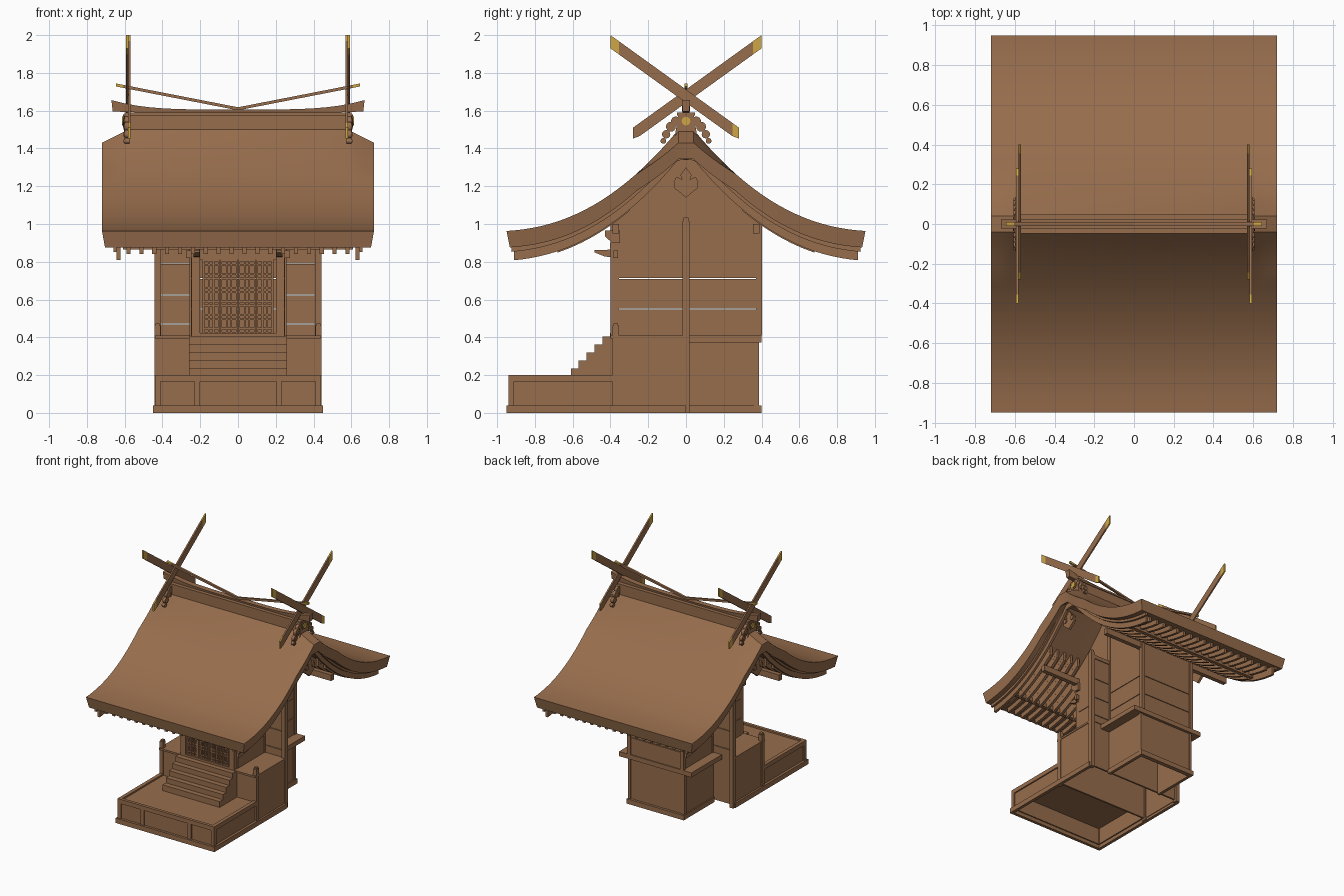
import bpy, bmesh, math
from mathutils import Matrix

if "Cube" in bpy.data.objects:
    bpy.data.objects.remove(bpy.data.objects["Cube"])

def material(name, col):
    m = bpy.data.materials.new(name)
    m.diffuse_color = (*col, 1)
    m.use_nodes = True
    m.node_tree.nodes["Principled BSDF"].inputs["Base Color"].default_value = m.diffuse_color
    return m

WOOD = material("brown wood", (0.31, 0.153, 0.073))
GOLD = material("gold", (0.62, 0.38, 0.06))

def finish(name, bm, gold=None, smooth=False):
    bmesh.ops.recalc_face_normals(bm, faces=bm.faces)
    if gold:
        for f in bm.faces:
            f.material_index = int(gold(f.calc_center_median()))
    me = bpy.data.meshes.new(name)
    bm.to_mesh(me)
    bm.free()
    ob = bpy.data.objects.new(name, me)
    bpy.context.collection.objects.link(ob)
    me.materials.append(WOOD)
    me.materials.append(GOLD)
    if smooth:
        bpy.ops.object.select_all(action='DESELECT')
        ob.select_set(True)
        bpy.context.view_layer.objects.active = ob
        bpy.ops.object.shade_smooth_by_angle(angle=math.radians(30))
    return ob

def add_box(bm, x0, x1, y0, y1, z0, z1):
    m = Matrix.Translation(((x0+x1)/2, (y0+y1)/2, (z0+z1)/2)) @ Matrix.Diagonal((x1-x0, y1-y0, z1-z0, 1))
    bmesh.ops.create_cube(bm, size=1, matrix=m)

def boxes(name, items, mirror=False):
    bm = bmesh.new()
    for b in items:
        add_box(bm, *b)
        if mirror:
            add_box(bm, -b[1], -b[0], *b[2:])
    return finish(name, bm)

def add_prism(bm, pts, x0, x1):
    """Polygon in (y, z), extruded along x."""
    a = [bm.verts.new((x0, y, z)) for y, z in pts]
    b = [bm.verts.new((x1, y, z)) for y, z in pts]
    bm.faces.new(a)
    bm.faces.new(b[::-1])
    for i in range(len(a)):
        j = (i+1) % len(a)
        bm.faces.new((a[i], a[j], b[j], b[i]))

def add_disc(bm, x0, x1, y, z, r, n=16):
    add_prism(bm, [(y+r*math.cos(2*math.pi*i/n), z+r*math.sin(2*math.pi*i/n)) for i in range(n)], x0, x1)

def roof_z(y):
    u = min(1, (0.95-abs(y))/0.91)
    return 0.963 + 0.06*u + 0.477*max(0, u)**2.2

def add_ribbon(bm, x0, x1, ya, yb, top, bot, n=12):
    """Board that follows the roof curve, as a run of quads."""
    ys = [ya+(yb-ya)*i/n for i in range(n+1)]
    rows = [[bm.verts.new(c) for c in ((x0, y, roof_z(y)-top), (x1, y, roof_z(y)-top),
                                       (x1, y, roof_z(y)-bot), (x0, y, roof_z(y)-bot))] for y in ys]
    for p, q in zip(rows, rows[1:]):
        for i in range(4):
            j = (i+1) % 4
            bm.faces.new((p[i], p[j], q[j], q[i]))
    bm.faces.new(rows[0])
    bm.faces.new(rows[-1][::-1])

# ---- curved roof shell, dipping at the gable ends ----
bm = bmesh.new()
half = [0.04+0.91*i/20 for i in range(21)]
ys = [-y for y in half[::-1]] + half
def dip(x, y):
    return 0.07*max(0, (abs(x)-0.58)/0.14)*max(0, min(1, 1-(abs(y)-0.04)/0.22))
loops = []
for x in (-0.72, -0.67, -0.62, -0.58, 0, 0.58, 0.62, 0.67, 0.72):
    xb = x*0.978 if abs(x) > 0.7 else x
    top = [bm.verts.new((x, y, roof_z(y)-dip(x, y))) for y in ys]
    bot = [bm.verts.new((xb, y*0.982, roof_z(y)-dip(x, y)-0.087)) for y in ys]
    loops.append(top + bot[::-1])
N = len(ys)
for p, q in zip(loops, loops[1:]):
    for i in range(2*N):
        j = (i+1) % (2*N)
        bm.faces.new((p[i], p[j], q[j], q[i]))
for l in (loops[0], loops[-1]):
    for i in range(N-1):
        bm.faces.new((l[i], l[i+1], l[2*N-2-i], l[2*N-1-i]))
finish("roof", bm, smooth=True)

# ---- rafters, bargeboards and purlins under the roof ----
bm = bmesh.new()
for i in range(18):
    x = -0.58 + 1.16*i/17
    for s in (-1, 1):
        add_ribbon(bm, x-0.011, x+0.011, s*0.3, s*0.89, 0.08, 0.128, 8)
        add_ribbon(bm, x-0.011, x+0.011, s*0.3, s*0.68, 0.128, 0.165, 6)
finish("rafters", bm)
bm = bmesh.new()
for s in (-1, 1):
    for t in (-1, 1):
        a, b = sorted((s*0.622, s*0.642))
        add_ribbon(bm, a, b, 0, t*0.91, 0.085, 0.158, 20)
        a, b = sorted((s*0.642, s*0.66))
        add_ribbon(bm, a, b, 0, t*0.925, 0.085, 0.112, 20)
finish("bargeboards", bm, smooth=True)
boxes("purlins", [(-0.62, 0.62, -0.02, 0.02, 1.34, 1.40), (-0.6, 0.6, -0.39, -0.355, 0.95, 1.0),
                  (-0.6, 0.6, 0.355, 0.39, 0.95, 1.0), (-0.61, 0.61, -0.7, -0.67, 0.865, 0.9),
                  (-0.61, 0.61, 0.67, 0.7, 0.865, 0.9)])

# ---- gable pendants ----
bm = bmesh.new()
side = [(0.03, 1.26), (0.02, 1.235), (0.05, 1.25), (0.065, 1.225), (0.062, 1.19), (0.03, 1.165)]
shape = [(0, 1.30)] + side + [(0, 1.14)] + [(-y, z) for y, z in side[::-1]]
for s in (-1, 1):
    add_prism(bm, shape, s*0.635, s*0.655)
    for t in (-1, 1):
        add_disc(bm, s*0.635, s*0.662, t*0.04, 1.222, 0.018)
finish("gable_pendants", bm)

# ---- ridge: box, curved beam, end scrolls, gold crests ----
boxes("ridge_box", [(-0.58, 0.58, -0.04, 0.04, 1.46, 1.575), (-0.6, 0.6, -0.048, 0.048, 1.575, 1.59)])
bm = bmesh.new()
rows = []
for i in range(21):
    x = -0.67 + 1.34*i/20
    t = abs(x)/0.67
    zb, zt = 1.588+0.008*t**4, 1.606+0.05*t**4
    xb = x*(0.99 if t > 0.99 else 1)
    rows.append([bm.verts.new(c) for c in ((x, -0.022, zt), (x, 0.022, zt), (xb, 0.018, zb), (xb, -0.018, zb))])
for p, q in zip(rows, rows[1:]):
    for i in range(4):
        bm.faces.new((p[i], p[(i+1) % 4], q[(i+1) % 4], q[i]))
bm.faces.new(rows[0])
bm.faces.new(rows[-1])
finish("ridge_beam", bm, smooth=True)
bm = bmesh.new()
for s in (-1, 1):
    for t in (-1, 1):
        for y, z, r in ((0.055, 1.545, 0.024), (0.08, 1.515, 0.026), (0.105, 1.475, 0.022), (0.12, 1.44, 0.015)):
            add_disc(bm, s*0.575, s*0.6, t*y, z, r)
            add_disc(bm, s*0.6, s*0.606, t*y, z, r*0.55)
    add_prism(bm, [(-0.06, 1.46), (0.06, 1.46), (0.04, 1.58), (-0.04, 1.58)], s*0.575, s*0.603)
    add_disc(bm, s*0.6, s*0.608, 0, 1.545, 0.034)
finish("ridge_end_scrolls", bm)
bm = bmesh.new()
for s in (-1, 1):
    add_disc(bm, s*0.605, s*0.614, 0, 1.545, 0.023)
finish("ridge_crests", bm, gold=lambda c: True)

# ---- crossed finials with gold tips ----
bm = bmesh.new()
cuts = [-0.28, -0.245, 0.355, 0.4]
for s in (-1, 1):
    for t in (-1, 1):
        x = s*0.576 if t > 0 else s*0.587
        for a, b in zip(cuts, cuts[1:]):
            f = lambda y: 2.0 + (y-0.4)*0.72
            add_prism(bm, [(t*a, f(a)-0.07+0.06*(a < -0.27)*0.2), (t*b, f(b)-0.07), (t*b, f(b)), (t*a, f(a))], x-0.006, x+0.006)
finish("crossed_finials", bm, gold=lambda c: not -0.25 < c.y*(1 if abs(c.x) < 0.5815 else -1) < 0.352)

# ---- slanted rods above the ridge ----
bm = bmesh.new()
for s in (-1, 1):
    for a, b in ((0, 0.605), (0.605, 0.645)):
        m = [(x, 1.602+0.195*x) for x in (a, b)]
        vs = [[bm.verts.new((s*x, y, z+dz)) for y, dz in ((-0.009, 0), (0.009, 0), (0.009, 0.016), (-0.009, 0.016))] for x, z in m]
        for i in range(4):
            bm.faces.new((vs[0][i], vs[0][(i+1) % 4], vs[1][(i+1) % 4], vs[1][i]))
        bm.faces.new(vs[0])
        bm.faces.new(vs[1])
finish("slanted_rods", bm, gold=lambda c: abs(c.x) > 0.61)

# ---- front platform, hollow below ----
boxes("platform", [(-0.43, 0.43, -0.93, -0.38, 0.165, 0.187),
                   (-0.44, 0.44, -0.94, -0.915, 0.165, 0.2),
                   (-0.425, 0.425, -0.93, -0.915, 0.03, 0.17),
                   (-0.45, 0.45, -0.95, -0.925, 0, 0.04),
                   (-0.23, -0.2, -0.94, -0.92, 0.03, 0.17), (0.2, 0.23, -0.94, -0.92, 0.03, 0.17)])
boxes("platform_sides", [(0.41, 0.44, -0.915, -0.38, 0.165, 0.2), (0.415, 0.43, -0.93, -0.38, 0.03, 0.17),
                         (0.41, 0.44, -0.94, -0.91, 0.03, 0.2), (0.425, 0.45, -0.95, 0.0, 0, 0.04)], True)

# ---- veranda body and railing posts ----
boxes("veranda", [(-0.44, 0.44, -0.4, 0.0, 0.395, 0.41), (-0.43, 0.43, -0.385, -0.37, 0.02, 0.4),
                  (-0.43, 0.43, -0.015, 0.0, 0.02, 0.4)])
boxes("veranda_sides", [(0.42, 0.435, -0.37, -0.01, 0.02, 0.4)], True)
boxes("railing_posts", [(0.41, 0.442, -0.39, -0.355, 0, 0.462), (0.415, 0.437, -0.385, -0.36, 0.462, 0.474)], True)

# ---- stairs ----
boxes("stairs", [(-0.26, 0.26, -0.61+0.042*i, -0.38, 0.185 if i == 0 else 0.19+0.043*i, 0.235+0.0425*i) for i in range(5)])

# ---- back base box with ledge ----
boxes("back_base", [(-0.25, 0.25, 0.365, 0.38, 0, 0.37), (-0.33, 0.33, 0.0, 0.4, 0.372, 0.41),
                    (-0.26, 0.26, 0.375, 0.4, 0, 0.04)])
boxes("back_base_sides", [(0.235, 0.25, 0.0, 0.37, 0, 0.375), (0.25, 0.26, 0, 0.4, 0, 0.04),
                          (0.235, 0.256, 0.36, 0.386, 0, 0.375)], True)

# ---- wing screens beside the hall ----
planks = [(0.41, 0.468), (0.473, 0.622), (0.627, 0.787), (0.792, 0.98)]
boxes("wing_screens", [(0.25, 0.415, -0.007, 0.007, a, b) for a, b in planks]
      + [(0.24, 0.44, -0.014, 0.014, 0.965, 0.995)], True)
boxes("wing_posts", [(0.408, 0.442, -0.018, 0.018, 0, 1.015), (0.413, 0.437, -0.012, 0.012, 1.015, 1.035)], True)

# ---- hall walls with plank gaps ----
rows = [(0.41, 0.548), (0.553, 0.708), (0.713, 0.97)]
boxes("side_walls", [(0.235, 0.25, -0.36, 0.385, a, b) for a, b in rows], True)
boxes("back_wall", [(-0.24, 0.24, 0.38, 0.392, a, b) for a, b in rows])
boxes("hall_posts", [(0.2, 0.245, -0.4, -0.355, 0.41, 1.02), (0.225, 0.257, 0.37, 0.402, 0.41, 1.0),
                     (0.235, 0.257, -0.018, 0.018, 0.41, 1.34)], True)
bm = bmesh.new()
ws = [-0.37+0.77*i/16 for i in range(17)]
for s in (-1, 1):
    add_prism(bm, [(-0.37, 0.97), (0.4, 0.97)] + [(y, roof_z(y)-0.085) for y in ws[::-1]], s*0.235, s*0.25)
finish("gable_walls", bm)

# ---- lintel, beam noses and bracket blocks ----
boxes("front_lintel", [(-0.25, 0.25, -0.39, -0.36, 0.81, 1.02), (-0.25, 0.25, -0.402, -0.35, 0.87, 0.9),
                       (-0.2, 0.2, -0.402, -0.36, 0.405, 0.422)])
bm = bmesh.new()
for s in (-1, 1):
    add_prism(bm, [(-0.36, 0.82), (-0.43, 0.828), (-0.485, 0.85), (-0.485, 0.862), (-0.36, 0.865)], s*0.205, s*0.235)
    add_prism(bm, [(-0.35, 0.9), (-0.39, 0.9), (-0.43, 0.935), (-0.43, 0.965), (-0.35, 0.965)], s*0.2, s*0.27)
    for a, b in ((0.235, 0.275),):
        add_box(bm, min(s*a, s*b), max(s*a, s*b), -0.385, -0.36, 0.82, 0.86)
finish("beam_noses", bm)

# ---- four lattice doors ----
items = []
for k in range(4):
    c = -0.1425 + 0.095*k
    items.append((c-0.046, c+0.046, -0.376, -0.37, 0.415, 0.815))
    for dx in (-0.041, -0.012, 0.012, 0.041):
        items.append((c+dx-0.005, c+dx+0.005, -0.392, -0.372, 0.42, 0.81))
    for r in range(6):
        for d in (-0.011, 0.011):
            z = 0.435 + 0.072*r + d
            items.append((c-0.046, c+0.046, -0.388, -0.372, z-0.005, z+0.005))
boxes("lattice_doors", items)
